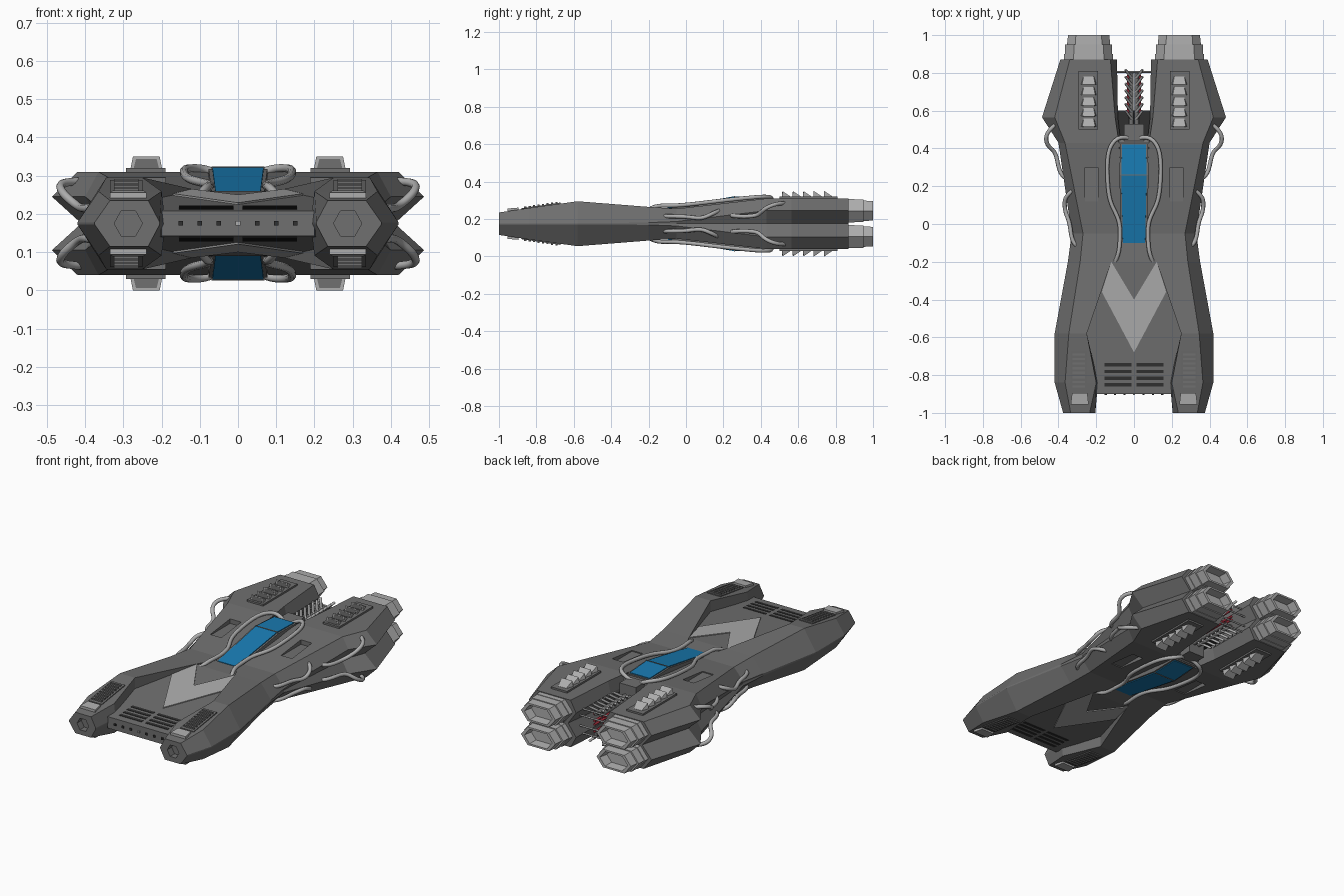
import bpy, bmesh, math

if "Cube" in bpy.data.objects:
    bpy.data.objects.remove(bpy.data.objects["Cube"])

CZ = 0.175  # mid-height; every part is modelled around this plane


def material(name, *rgb):
    m = bpy.data.materials.new(name)
    m.diffuse_color = (*rgb, 1)
    m.use_nodes = True
    m.node_tree.nodes["Principled BSDF"].inputs["Base Color"].default_value = m.diffuse_color
    return m


HULL = material("hull_grey", .16, .16, .16)
LIGHT = material("light_grey", .42, .42, .42)
DARK = material("dark_grey", .03, .03, .03)
GLASS = material("blue_glass", .01, .2, .45)
RED = material("red", .4, .03, .05)


def finish(ob, mat, axes):
    ob.location.z = CZ
    ob.data.materials.append(mat)
    bpy.context.collection.objects.link(ob)
    if axes:
        m = ob.modifiers.new("mirror", 'MIRROR')
        m.use_axis = ['X' in axes, 'Y' in axes, 'Z' in axes]
        m.use_mirror_merge = False
    return ob


def loft(name, rings, mat=HULL, axes="XZ"):
    """Skin closed rings of 3D points and cap both ends."""
    bm = bmesh.new()
    rows = [[bm.verts.new(p) for p in r] for r in rings]
    n = len(rows[0])
    for a, b in zip(rows, rows[1:]):
        for i in range(n):
            bm.faces.new((a[i], a[(i + 1) % n], b[(i + 1) % n], b[i]))
    bm.faces.new(rows[0])
    bm.faces.new(rows[-1])
    bmesh.ops.recalc_face_normals(bm, faces=bm.faces)
    me = bpy.data.meshes.new(name)
    bm.to_mesh(me)
    bm.free()
    return finish(bpy.data.objects.new(name, me), mat, axes)


def rect(y, x0, x1, z0, z1, inset=0):
    return [(x0, y, z0), (x1, y, z0), (x1 - inset, y, z1), (x0 + inset, y, z1)]


def box(name, x0, x1, y0, y1, z0, z1, mat=HULL, axes="XZ"):
    return loft(name, [rect(y0, x0, x1, z0, z1), rect(y1, x0, x1, z0, z1)], mat, axes)


def hexagon(y, cx, cz, rx, rz, flat):
    return [(cx + a * rx, y, cz + b * rz) for a, b in
            ((1, 0), (flat, 1), (-flat, 1), (-1, 0), (-flat, -1), (flat, -1))]


def pipe(name, pts, r=.011, mat=LIGHT, axes="XZ"):
    cu = bpy.data.curves.new(name, 'CURVE')
    cu.dimensions = '3D'
    cu.bevel_depth, cu.bevel_resolution, cu.resolution_u = r, 2, 5
    cu.use_fill_caps = True
    s = cu.splines.new('NURBS')
    s.points.add(len(pts) - 1)
    for p, q in zip(s.points, pts):
        p.co = (*q, 1)
    s.order_u = min(4, len(pts))
    s.use_endpoint_u = True
    return finish(bpy.data.objects.new(name, cu), mat, axes)


def cut(target, cutter):
    cutter.hide_render = True
    cutter.display_type = 'WIRE'
    m = target.modifiers.new("cut", 'BOOLEAN')
    m.operation, m.object, m.solver = 'DIFFERENCE', cutter, 'EXACT'


def deck_z(y):
    return .033 + .0743 * (y + .9)


def nose_z(y):
    return .06 + .147 * (y + 1)


# Side pods: y, height, ridge height, inner notch/edge/top x, outer top/edge/notch x
stations = [
    (-1.0, .060, .003, .205, .205, .235, .335, .375, .375),
    (-.84, .084, .003, .190, .190, .200, .365, .42, .42),
    (-.58, .120, .003, .250, .250, .250, .345, .42, .42),
    (-.20, .090, .006, .120, .120, .120, .285, .35, .35),
    (-.05, .080, .012, .050, .050, .052, .270, .33, .325),
    (.43, .135, .070, .080, .070, .080, .365, .40, .36),
    (.565, .135, .070, .100, .085, .100, .420, .487, .41),
    (.87, .135, .070, .140, .090, .125, .340, .39, .33)]
pod = loft("side_pod", [[(a, y, 0), (b, y, r), (c, y, h), (d, y, h), (e, y, r), (f, y, 0),
                         (e, y, -r), (d, y, -h), (c, y, -h), (b, y, -r)]
                        for y, h, r, a, b, c, d, e, f in stations], axes="")
cut(pod, box("recess_cutter", .19, .26, .12, .30, .094, .2, DARK, "Z"))
cut(pod, loft("nose_port_cutter", [hexagon(y, .287, 0, .037, .033, .5) for y in (-1.05, -.96)],
              DARK, ""))
m = pod.modifiers.new("mirror", 'MIRROR')
m.use_mirror_merge = False

# Central deck and spine
loft("central_spine", [rect(y, -w, w, -h, h) for y, w, h in
     ((-.9, .2, .033), (-.58, .26, deck_z(-.58)), (-.2, .13, .085),
      (-.05, .1, .08), (.43, .085, .128), (.46, .085, .1))], axes="")
box("spine_block", -.052, .052, .44, .53, -.125, .125, axes="")

# Chevron plate on the deck
chevron = [(0, -.4), (0, -.68), (.17, -.36), (.12, -.2)]
loft("chevron_plate", [[(x, y, deck_z(y) + d) for x, y in chevron] for d in (-.01, .005)], LIGHT)

# Deck vent slots and front ports
for i in range(4):
    y = -.86 + i * .035
    loft("deck_slot", [rect(v, .012, .155, deck_z(v) - .005, deck_z(v) + .002)
                       for v in (y, y + .018)], DARK)
for x in (0, .05, .1, .15):
    box("deck_port", x - .006, x + .006, -.906, -.89, -.006, .006, LIGHT if x == 0 else DARK, "X")

# Nose vents and scoops
loft("nose_vent_plate", [rect(y, .25, .335, nose_z(y) - .01, nose_z(y) + .005)
                         for y in (-.88, -.67)])
for i in range(8):
    y = -.865 + i * .024
    box("nose_vent_rib", .26, .325, y, y + .011, nose_z(y) - .01, nose_z(y) + .012)
loft("nose_scoop", [rect(-.955, .24, .335, .05, .081), rect(-.895, .247, .328, .06, .086)], LIGHT)

# Canopy with frame
frames = [(-.1, .062, .085), (.26, .07, .147), (.42, .066, .14)]
loft("canopy_glass", [rect(y, -w, w, .03, h, .003) for y, w, h in frames], GLASS, "Z")
loft("canopy_frame", [rect(y + o, -w - .007, w + .007, .03, h - .005)
                      for (y, w, h), o in zip(frames, (-.008, 0, .008))], HULL, "Z")
box("canopy_bar", -.07, .07, .257, .263, .13, .149, HULL, "Z")

# Engine vents: base plate and five scoops with hollow fronts
box("engine_vent_plate", .19, .293, .5, .81, .12, .145)
for i in range(5):
    y = .515 + i * .056
    fin = loft("engine_vent_fin", [rect(y, .197, .283, .135, .175, .008),
                                   rect(y + .043, .21, .27, .135, .146, .004)], LIGHT)
    loft("vent_mouth", [rect(y - .001, .207, .273, .145, .169, .006),
                        rect(y + .004, .207, .273, .145, .169, .006)], HULL)

# Stepped hexagonal nozzles with recessed ends
steps = [(.85, 1), (.9, 1), (.9, .96), (.95, .96), (.95, .88), (1.0, .84), (1.0, .68), (.95, .6)]
loft("engine_nozzle", [hexagon(y, .24, .069, .13 * s, .062 * s, .62) for y, s in steps], LIGHT)

# Pipes beside the canopy and along the flanks
pipe("canopy_pipe", [(.03, .455, .115), (.07, .465, .14), (.115, .44, .147), (.145, .36, .142),
                     (.14, .2, .125), (.125, .1, .113), (.07, .02, .103), (.075, -.1, .094),
                     (.08, -.16, .1), (.1, -.2, .075)])
pipe("flank_pipe_front", [(.29, -.12, .04), (.33, -.11, .04), (.335, 0, .04), (.36, .05, .03),
                          (.37, .1, .03), (.365, .15, .06), (.32, .18, .07)])
pipe("flank_pipe_rear", [(.35, .24, .045), (.395, .25, .04), (.405, .37, .035), (.44, .4, .06),
                         (.47, .43, .09), (.465, .49, .11), (.41, .53, .11)])

# Machinery in the gap between the engines
box("gap_core", -.1, .1, .44, .6, -.05, .05, DARK, "")
for i in range(7):
    y = .55 + i * .036
    pipe("gap_rib", [(.008, y, .06), (.045, y + .05, .1)], .007)
for z in (.03, .07):
    pipe("gap_crossbar", [(-.11, .805, z), (.11, .805, z)], .005, LIGHT, "Z")
    pipe("gap_rod", [(.03, .58, z - .02), (.03, .79, z - .02)], .007, RED)
pipe("gap_spine_tube", [(.015, .5, .06), (.015, .8, .06)], .012, HULL)
